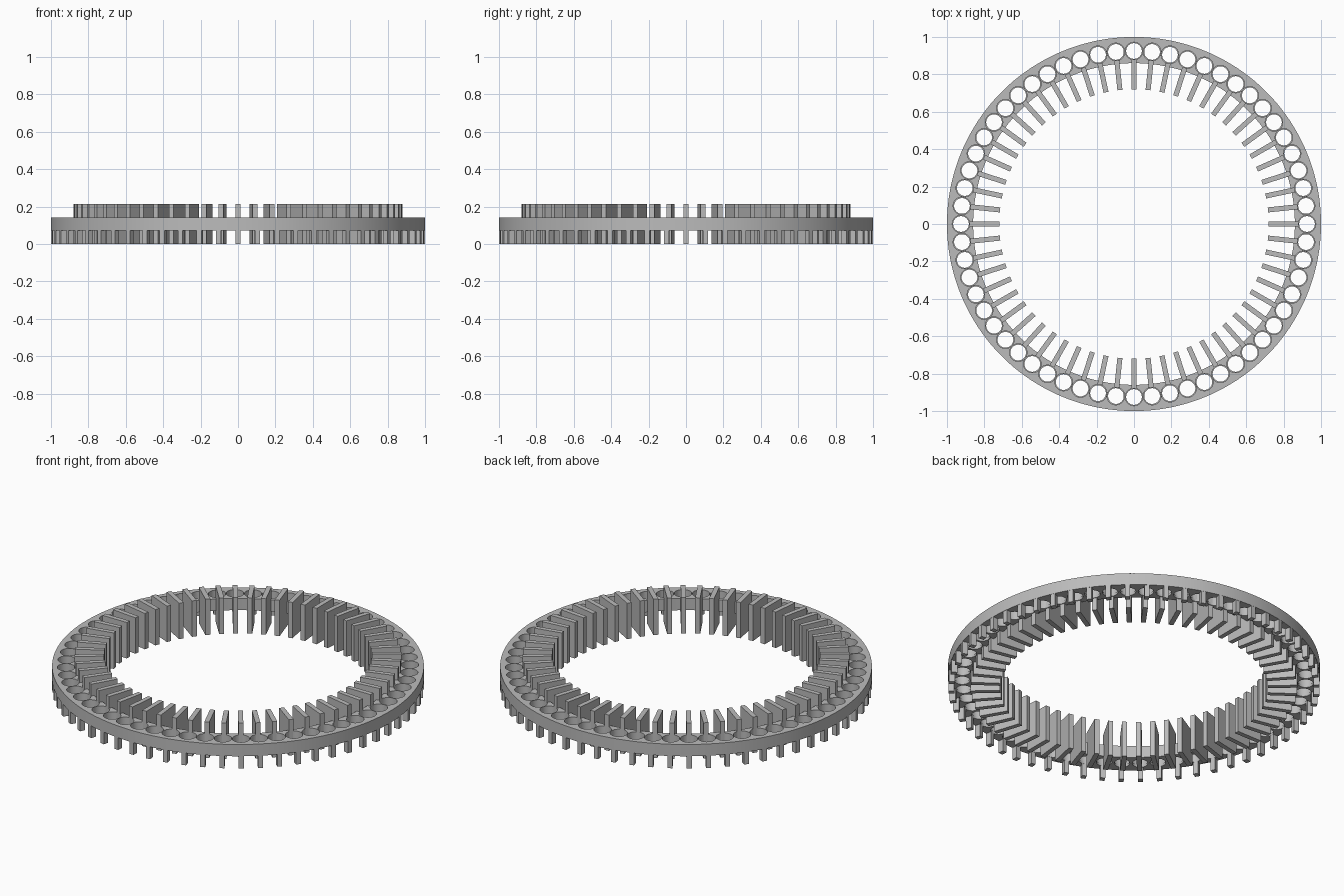
import bpy, bmesh, math
from mathutils import Matrix, Vector

cube = bpy.data.objects.get("Cube")
if cube:
    bpy.data.objects.remove(cube)

COUNT = 60
HOLE_R = 0.925
Z_LOW, Z_HIGH, Z_TOP = 0.073, 0.143, 0.213

grey = bpy.data.materials.new("plain grey")
grey.use_nodes = True
colour = (0.5, 0.5, 0.5, 1)
grey.diffuse_color = colour
grey.node_tree.nodes["Principled BSDF"].inputs["Base Color"].default_value = colour


def finish(bm, name):
    bmesh.ops.recalc_face_normals(bm, faces=bm.faces)
    mesh = bpy.data.meshes.new(name)
    bm.to_mesh(mesh)
    bm.free()
    mesh.materials.append(grey)
    ob = bpy.data.objects.new(name, mesh)
    bpy.context.collection.objects.link(ob)
    return ob


def spokes():
    for i in range(COUNT):
        yield Matrix.Rotation(math.tau * i / COUNT, 4, 'Z')


def radial_bars(name, r0, r1, z0, z1, width):
    """Boxes repeated around the centre."""
    bm = bmesh.new()
    for turn in spokes():
        place = Matrix.Translation(((r0 + r1) / 2, 0, (z0 + z1) / 2))
        size = Matrix.Diagonal((r1 - r0, width, z1 - z0, 1))
        bmesh.ops.create_cube(bm, size=1, matrix=turn @ place @ size)
    return finish(bm, name)


def hole_cutter(name, radius, z0, z1):
    """Cylinders repeated around the centre."""
    bm = bmesh.new()
    for turn in spokes():
        place = Matrix.Translation((HOLE_R, 0, (z0 + z1) / 2))
        bmesh.ops.create_cone(bm, cap_ends=True, segments=32, radius1=radius,
                              radius2=radius, depth=z1 - z0, matrix=turn @ place)
    ob = finish(bm, name)
    ob.hide_render = True
    return ob


# Flat ring, turned from a rectangular section
bm = bmesh.new()
corners = [(0.86, Z_LOW), (1, Z_LOW), (1, Z_HIGH), (0.86, Z_HIGH)]
verts = [bm.verts.new((r, 0, z)) for r, z in corners]
edges = [bm.edges.new((verts[i], verts[(i + 1) % 4])) for i in range(4)]
bmesh.ops.spin(bm, geom=verts + edges, cent=Vector(), axis=(0, 0, 1),
               angle=math.tau, steps=180, use_merge=True)
bmesh.ops.remove_doubles(bm, verts=bm.verts, dist=0.0001)
ring = finish(bm, "ring")

# Stepped holes: wide bore above a narrow lip
cutters = [hole_cutter("bore_cutter", 0.047, Z_LOW + 0.015, 0.3),
           hole_cutter("lip_cutter", 0.042, -0.1, 0.25)]
for cutter in cutters:
    mod = ring.modifiers.new(cutter.name, 'BOOLEAN')
    mod.operation = 'DIFFERENCE'
    mod.solver = 'EXACT'
    mod.object = cutter
graph = bpy.context.evaluated_depsgraph_get()
cut_mesh = bpy.data.meshes.new_from_object(ring.evaluated_get(graph))
ring.modifiers.clear()
ring.data = cut_mesh
for cutter in cutters:
    bpy.data.objects.remove(cutter)

# Tall inner fins and short outer pegs under the ring
radial_bars("inner_fins", 0.72, 0.879, 0, Z_TOP, 0.027)
radial_bars("outer_pegs", 0.967, 0.999, 0, Z_LOW + 0.002, 0.027)

bpy.ops.object.select_all(action='DESELECT')
ring.select_set(True)
bpy.context.view_layer.objects.active = ring
bpy.ops.object.shade_smooth_by_angle(angle=math.radians(30))
